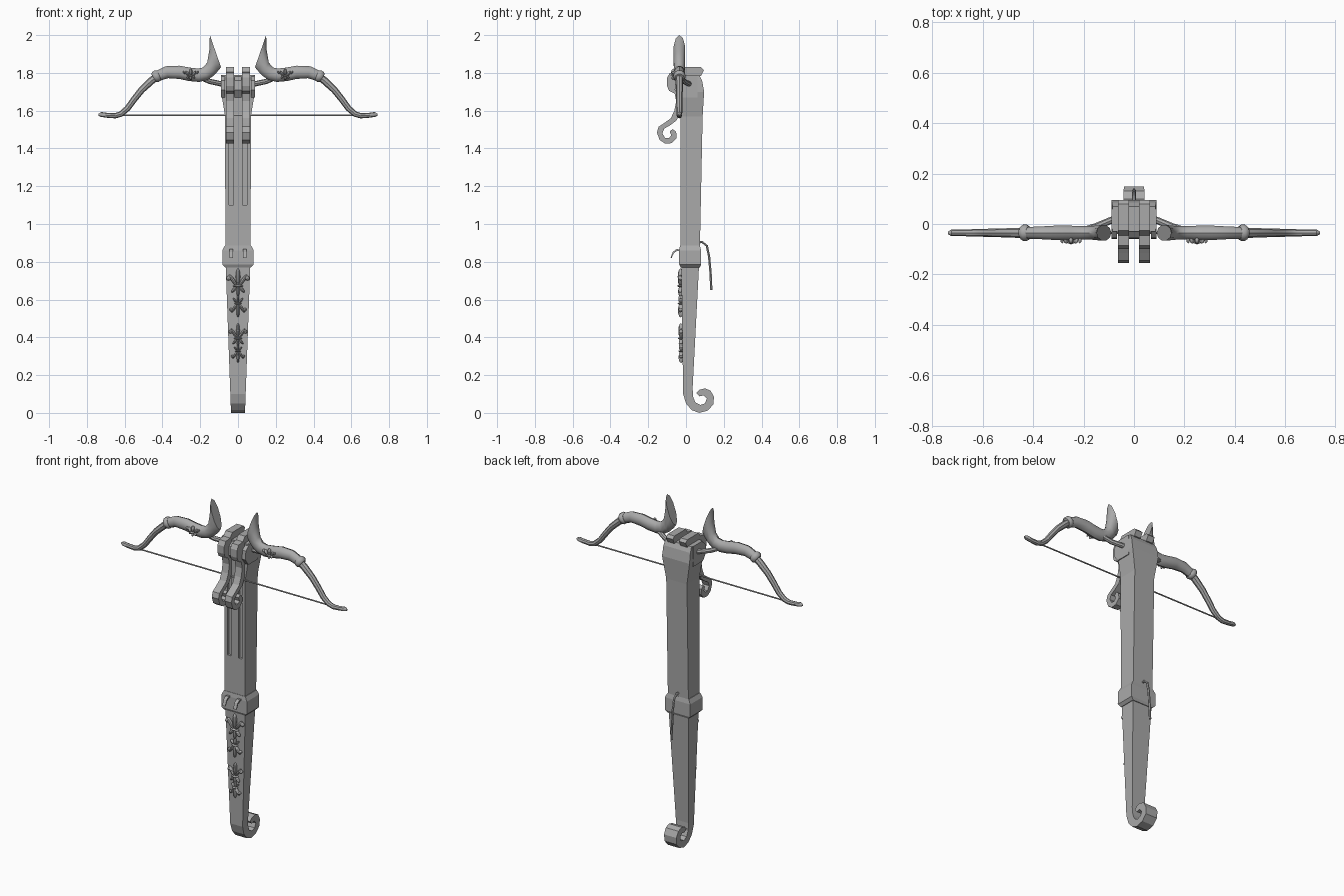
import bpy, bmesh, math
from mathutils import Vector

if "Cube" in bpy.data.objects:
    bpy.data.objects.remove(bpy.data.objects["Cube"], do_unlink=True)

grey = bpy.data.materials.new("plain grey")
grey.use_nodes = True
grey.diffuse_color = (0.4, 0.4, 0.4, 1)
grey.node_tree.nodes["Principled BSDF"].inputs["Base Color"].default_value = (0.4, 0.4, 0.4, 1)


def finish(name, bm, smooth=False):
    bmesh.ops.recalc_face_normals(bm, faces=bm.faces)
    mesh = bpy.data.meshes.new(name)
    bm.to_mesh(mesh)
    bm.free()
    mesh.materials.append(grey)
    if smooth:
        mesh.polygons.foreach_set("use_smooth", [True] * len(mesh.polygons))
        mesh.set_sharp_from_angle(angle=math.radians(40))
    ob = bpy.data.objects.new(name, mesh)
    bpy.context.collection.objects.link(ob)
    return ob


def skin(bm, rings):
    """Bridge a list of point rings and cap both ends."""
    vs = [[bm.verts.new(p) for p in r] for r in rings]
    n = len(vs[0])
    for a, b in zip(vs, vs[1:]):
        for i in range(n):
            bm.faces.new((a[i], a[(i + 1) % n], b[(i + 1) % n], b[i]))
    bm.faces.new(vs[0])
    bm.faces.new(vs[-1])


def slab(name, outline, x0, x1, taper=0.0):
    """Extrude a (y, z) outline across x; taper widens it with height."""
    bm = bmesh.new()
    skin(bm, [[(x + math.copysign(taper * z, x), y, z) for y, z in outline] for x in (x0, x1)])
    return finish(name, bm)


def box_loft(name, rows):
    """Rows are height, half width, front y, back y."""
    bm = bmesh.new()
    skin(bm, [[(-w, f, z), (w, f, z), (w, b, z), (-w, b, z)] for z, w, f, b in rows])
    return finish(name, bm)


def tube(name, pts, radii, sides=8, sign=1, flat=1.0):
    """Sweep a round section along a path; flat scales its depth."""
    pts = [Vector((sign * x, y, z)) for x, y, z in pts]
    rings = []
    for i, p in enumerate(pts):
        t = (pts[min(i + 1, len(pts) - 1)] - pts[max(i - 1, 0)]).normalized()
        ref = Vector((1, 0, 0)) if abs(t.x) < 0.1 else Vector((0, 1, 0))
        u = (ref - t * ref.dot(t)).normalized()
        v = t.cross(u)
        rings.append([p + (u * math.cos(a) * flat + v * math.sin(a)) * radii[i]
                      for a in (2 * math.pi * k / sides for k in range(sides))])
    bm = bmesh.new()
    skin(bm, rings)
    return finish(name, bm, True)


# Lower stock ending in a scroll
slab("lower_stock", [
    (-.025, .8), (-.015, .1), (0, .05), (.03, .015), (.07, 0), (.115, .012), (.145, .045),
    (.148, .085), (.13, .118), (.1, .13), (.07, .122), (.055, .105), (.07, .088), (.095, .093),
    (.11, .075), (.1, .05), (.075, .042), (.05, .055), (.038, .085), (.035, .13), (.07, .8)],
    -.037, .037, .036)

# Upper stock, flared at the head, with two long grooves in front
stock = box_loft("upper_stock", [(.8, .067, -.03, .072), (1.57, .068, -.03, .088),
                                 (1.7, .09, -.03, .096), (1.76, .088, -.03, .085),
                                 (1.79, .085, -.03, .07)])
for side in (-1, 1):
    cutter = box_loft("groove_cutter", [(1.1, .0125, -.06, -.015), (1.68, .0125, -.06, -.015)])
    cutter.location.x = side * .036
    cutter.hide_render = True
    cutter.hide_set(True)
    mod = stock.modifiers.new("groove", "BOOLEAN")
    mod.object = cutter
    mod.solver = "EXACT"

# Collar
box_loft("collar", [(.77, .068, -.028, .073), (.785, .083, -.036, .08), (.86, .083, -.036, .08),
                    (.885, .07, -.032, .074)])

# Trigger rod behind the collar
tube("trigger", [(0, .05, .9), (.0, .085, .905), (0, .11, .885), (0, .122, .83), (0, .13, .74),
                 (0, .134, .65)], [.007] * 6, 6)

# Head cheeks between and beside the levers
cheek = [(.06, 1.79), (-.02, 1.79), (-.055, 1.76), (-.06, 1.71), (-.03, 1.67), (.06, 1.67)]
for name, a, b in (("right_cheek", -.09, -.068), ("middle_cheek", -.019, .019),
                   ("left_cheek", .068, .09)):
    slab(name, cheek, a, b)

# Paired levers with curled ends, and the small front loops below them
lever = [(.08, 1.83), (.095, 1.815), (.08, 1.785), (-.01, 1.77), (-.01, 1.66), (-.03, 1.62),
         (-.045, 1.58), (-.075, 1.548), (-.115, 1.53), (-.145, 1.51), (-.154, 1.48), (-.14, 1.445),
         (-.11, 1.425), (-.075, 1.428), (-.052, 1.455), (-.052, 1.485), (-.07, 1.502),
         (-.086, 1.49), (-.078, 1.465), (-.1, 1.452), (-.122, 1.47), (-.12, 1.495),
         (-.09, 1.512), (-.06, 1.53), (-.035, 1.56)]
lever = lever[:5] + [(-.022, 1.63), (-.03, 1.59), (-.05, 1.548), (-.085, 1.522), (-.115, 1.505),
                     (-.125, 1.48), (-.11, 1.455), (-.09, 1.455), (-.078, 1.468), (-.086, 1.49),
                     (-.07, 1.503), (-.052, 1.487), (-.05, 1.455), (-.075, 1.428), (-.11, 1.425),
                     (-.14, 1.445), (-.154, 1.485), (-.145, 1.515), (-.115, 1.535), (-.08, 1.56),
                     (-.062, 1.6), (-.052, 1.65), (-.06, 1.69), (-.09, 1.705), (-.1, 1.73),
                     (-.1, 1.775), (-.085, 1.8), (-.045, 1.805), (-.025, 1.83)]
loop = [(-.03, .865), (-.05, .867), (-.07, .852), (-.082, .82), (-.076, .82), (-.064, .846),
        (-.048, .857), (-.03, .855)]
for side, label in ((-1, "right"), (1, "left")):
    slab(label + "_lever", lever, side * .02, side * .064)
    slab(label + "_collar_loop", loop, side * .026, side * .046)


def bead(bm, x, y, z, rx, ry, rz, tilt=0.0):
    """Add one pointed petal."""
    new = bmesh.ops.create_uvsphere(bm, u_segments=8, v_segments=6, radius=1)["verts"]
    c, s = math.cos(tilt), math.sin(tilt)
    for v in new:
        px, pz = v.co.x * rx, v.co.z * rz
        v.co = (x + px * c + pz * s, y + v.co.y * ry, z - px * s + pz * c)


def lily(name, x, y, z, h, w, flip=1):
    """Lily ornament: centre petal, curled side petals, band and foot."""
    bm = bmesh.new()
    bead(bm, x, y, z + flip * .2 * h, w * .2, .014, h * .3)
    bead(bm, x, y, z - flip * .32 * h, w * .14, .012, h * .18)
    bead(bm, x, y, z - flip * .12 * h, w * .45, .016, h * .05)
    for s in (-1, 1):
        bead(bm, x + s * w * .42, y, z + flip * .08 * h, w * .16, .013, h * .24, s * flip * .6)
        bead(bm, x + s * w * .78, y, z + flip * .16 * h, w * .2, .012, h * .09, s * flip * 2.2)
        bead(bm, x + s * w * .35, y, z - flip * .25 * h, w * .13, .011, h * .13, -s * flip * .7)
    return finish(name, bm, True)


for i, (z, h, w, flip) in enumerate(((.69, .15, .062, 1), (.565, .12, .045, -1),
                                     (.41, .13, .048, 1), (.315, .1, .036, -1))):
    lily("stock_lily_%d" % (i + 1), 0, -.03 + .012 * (.69 - z), z, h, w, flip)

# Bow arms: horn-mouthed sleeve, slim limb, collar ring and connecting rod
BOW_Y = -.035
# each row: lower x, lower z, upper x, upper z, half depth
sleeve = [(.09, 1.83, .149, 2.0, .032), (.108, 1.808, .152, 1.92, .032), (.128, 1.786, .163, 1.855, .03),
          (.16, 1.764, .185, 1.828, .028), (.205, 1.752, .212, 1.823, .028),
          (.26, 1.757, .255, 1.828, .03), (.31, 1.768, .31, 1.838, .03),
          (.37, 1.772, .383, 1.835, .026), (.418, 1.757, .446, 1.805, .024)]
for sign, label in ((-1, "right"), (1, "left")):
    bm = bmesh.new()
    rings = []
    for ax, az, bx, bz, d in sleeve:
        mx, mz, hx, hz = (ax + bx) / 2, (az + bz) / 2, (bx - ax) / 2, (bz - az) / 2
        rings.append([(sign * (mx + hx * math.cos(a)), BOW_Y + d * math.sin(a), mz + hz * math.cos(a))
                      for a in (math.pi * k / 5 for k in range(10))])
    skin(bm, rings)
    finish(label + "_bow_sleeve", bm, True)
    tube(label + "_bow_ring", [(.418, BOW_Y, 1.79), (.426, BOW_Y, 1.786), (.438, BOW_Y, 1.778),
                               (.446, BOW_Y, 1.773)], [.026, .033, .033, .025], 10, sign)
    path = [(.41, 1.795), (.46, 1.757), (.51, 1.71), (.55, 1.66), (.585, 1.612), (.62, 1.582),
            (.65, 1.573), (.69, 1.575), (.725, 1.58), (.738, 1.578)]
    tube(label + "_bow_limb", [(x, BOW_Y, z) for x, z in path],
         [.02, .02, .018, .017, .016, .015, .014, .013, .013, .005], 8, sign)
    tube(label + "_bow_rod", [(.0, .03, 1.735), (.09, .015, 1.742), (.15, -.01, 1.755),
                              (.22, -.03, 1.785)], [.014, .014, .014, .012], 8, sign)
    lily(label + "_sleeve_lily", sign * .25, BOW_Y - .03, 1.792, .06, .045)

# Bowstring
tube("bowstring", [(-.64, BOW_Y, 1.575), (.64, BOW_Y, 1.575)], [.004, .004], 6)
